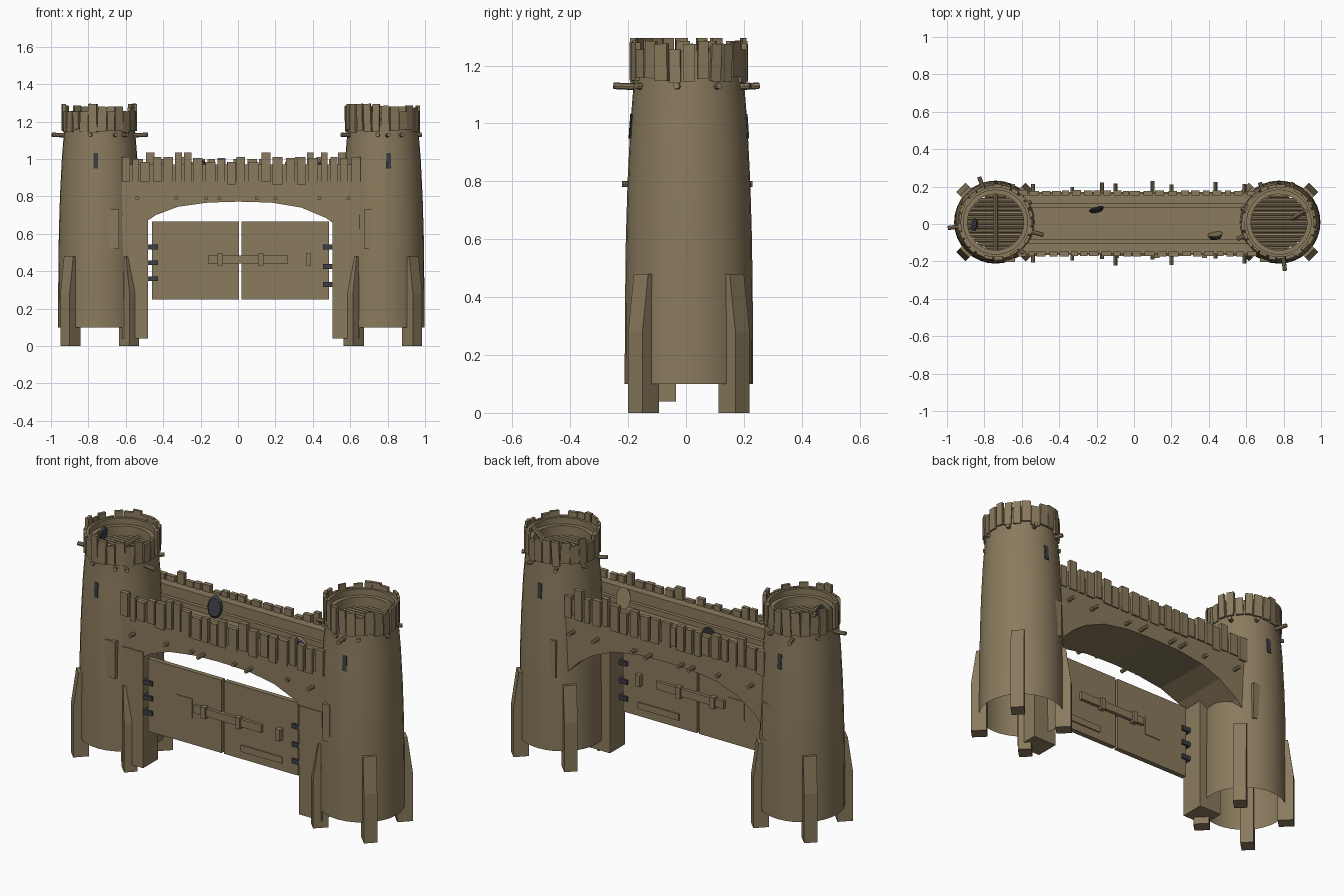
import bpy, bmesh, math, random
from mathutils import Matrix, Vector

if "Cube" in bpy.data.objects:
    bpy.data.objects.remove(bpy.data.objects["Cube"])

random.seed(4)


def material(name, rgb):
    m = bpy.data.materials.new(name)
    m.diffuse_color = (*rgb, 1)
    m.use_nodes = True
    m.node_tree.nodes["Principled BSDF"].inputs["Base Color"].default_value = m.diffuse_color
    return m


WOOD = material("weathered wood", (0.255, 0.197, 0.110))
IRON = material("dark iron", (0.045, 0.047, 0.058))


def finish(name, bm, mat=WOOD, smooth=False, fix=True):
    if fix:
        bmesh.ops.recalc_face_normals(bm, faces=bm.faces)
    me = bpy.data.meshes.new(name)
    bm.to_mesh(me)
    bm.free()
    me.materials.append(mat)
    ob = bpy.data.objects.new(name, me)
    bpy.context.collection.objects.link(ob)
    if smooth:
        bpy.ops.object.select_all(action='DESELECT')
        ob.select_set(True)
        bpy.context.view_layer.objects.active = ob
        bpy.ops.object.shade_smooth_by_angle(angle=math.radians(35))
    return ob


def add_box(bm, lo, hi, mat=Matrix()):
    lo, hi = Vector(lo), Vector(hi)
    m = mat @ Matrix.Translation((lo + hi) / 2) @ Matrix.Diagonal((*(hi - lo), 1))
    bmesh.ops.create_cube(bm, size=1, matrix=m)


def add_rod(bm, a, b, r, seg=8):
    a, b = Vector(a), Vector(b)
    d = b - a
    m = Matrix.Translation((a + b) / 2) @ d.to_track_quat('Z', 'Y').to_matrix().to_4x4()
    bmesh.ops.create_cone(bm, cap_ends=True, segments=seg, radius1=r, radius2=r,
                          depth=d.length, matrix=m)


def extrude_profile(bm, pts, y0, y1, mat=Matrix()):
    """Prism from an (x, z) outline running from y0 to y1."""
    a = [bm.verts.new(mat @ Vector((x, y0, z))) for x, z in pts]
    b = [bm.verts.new(mat @ Vector((x, y1, z))) for x, z in pts]
    bm.faces.new(a)
    bm.faces.new(b[::-1])
    n = len(pts)
    for i in range(n):
        bm.faces.new((a[i], b[i], b[(i + 1) % n], a[(i + 1) % n]))


def tower(side, cx, cy, rods):
    place = Matrix.Translation((cx, cy, 0))

    def turned(deg):
        return place @ Matrix.Rotation(math.radians(deg), 4, 'Z')

    # hollow tapering shell with a stepped rim, open below
    bm = bmesh.new()
    prof = [(.222, .1), (.221, .35), (.218, .6), (.212, .8), (.202, 1.0), (.19, 1.15),
            (.188, 1.25), (.172, 1.25), (.172, 1.215), (.15, 1.215), (.15, 1.13)]
    n = 32
    rings = [[bm.verts.new(turned(360 * k / n) @ Vector((r, 0, z))) for k in range(n)]
             for r, z in prof]
    for lo, hi in zip(rings, rings[1:]):
        for k in range(n):
            bm.faces.new((lo[k], lo[(k + 1) % n], hi[(k + 1) % n], hi[k]))
    finish(side + "_tower_shell", bm, smooth=True, fix=False)

    # diagonal buttress feet
    bm = bmesh.new()
    for deg in (45, 135, 225, 315):
        extrude_profile(bm, [(.18, 0), (.262, 0), (.262, .28), (.234, .48), (.18, .48)],
                        -.035, .035, turned(deg))
    finish(side + "_buttresses", bm)

    # palisade crown of uneven boards
    bm = bmesh.new()
    count = 25
    for k in range(count):
        w = random.uniform(.018, .025)
        top = random.choice((1.255, 1.275, 1.28, 1.285, 1.295))
        tilt = Matrix.Rotation(random.uniform(-.05, .05), 4, 'X')
        pivot = Matrix.Translation((0, 0, 1.2))
        add_box(bm, (.184, -w, 1.15 + random.uniform(-.01, .01)),
                (.2 + random.uniform(-.005, .004), w, top),
                turned(360 * k / count) @ pivot @ tilt @ pivot.inverted())
    finish(side + "_crown_boards", bm)

    # log floor inside the crown
    bm = bmesh.new()
    for k in range(-6, 7):
        y = k * .0235
        half = math.sqrt(.152 ** 2 - y * y)
        add_rod(bm, (cx - half, cy + y, 1.15), (cx + half, cy + y, 1.15), .0125)
    if side == "left":
        add_rod(bm, (cx, cy - .15, 1.165), (cx, cy + .15, 1.165), .012)
    finish(side + "_floor_logs", bm)

    # beam ends poking out under the crown
    bm = bmesh.new()
    for deg, r in rods:
        m = turned(deg)
        add_rod(bm, m @ Vector((.16, 0, 1.125)), m @ Vector((r, 0, 1.13)), .0115)
    finish(side + "_beam_ends", bm)

    # arrow slits front and back
    bm = bmesh.new()
    for deg in (-96 if side == "left" else -81, 90):
        lean = Matrix.Translation((.2015, 0, .99)) @ Matrix.Rotation(-.07, 4, 'Y')
        add_box(bm, (-.004, -.012, -.042), (.004, .012, .042), turned(deg) @ lean)
    finish(side + "_arrow_slits", bm, IRON)


tower("left", -.74, .01, [(187, .257), (110, .257), (-15, .265), (-48, .225),
                          (-105, .205), (-65, .21), (30, .22), (70, .215), (150, .21)])
tower("right", .775, .01, [(116, .235), (202, .24), (-83, .262), (-60, .21), (-98, .205),
                           (-12, .21), (30, .21), (70, .225), (160, .215)])

# arched bridge wall
bm = bmesh.new()
outline = [(-.62, .88), (-.625, .7), (-.645, .46), (-.61, .56), (-.56, .62), (-.44, .70),
           (-.32, .745), (-.16, .767), (0, .772), (.18, .767), (.34, .74), (.47, .685),
           (.56, .62), (.64, .54), (.685, .45), (.665, .7), (.66, .88)]
extrude_profile(bm, outline, -.165, .17)
finish("arch_wall", bm)

# parapet walls with an inner step along the walkway
bm = bmesh.new()
for s in (-1, 1):
    for y0, y1, z in ((.105, .16, .97), (.085, .105, .91)):
        ys = sorted((.003 + s * y0, .003 + s * y1))
        add_box(bm, (-.61, ys[0], .87), (.65, ys[1], z))
finish("parapet_walls", bm)

# uneven parapet boards, both sides
bm = bmesh.new()
for s in (-1, 1):
    x = -.62
    while x < .63:
        w = random.uniform(.03, .055)
        top = random.choice((.985, 1.0, 1.005, 1.01, 1.035))
        ys = sorted((.003 + s * .15, .003 + s * random.uniform(.172, .178)))
        add_box(bm, (x, ys[0], .863 + random.choice((0, 0, .015))),
                (min(x + w, .655), ys[1], top))
        x += w + random.uniform(.004, .022)
finish("parapet_boards", bm)

# beams through the wall
bm = bmesh.new()
for x in (-.54, -.33, -.17, -.1, .1, .2, .435, .59):
    e = random.uniform(.185, .225)
    add_rod(bm, (x, -e, .79), (x, random.uniform(.19, .23), .79), .0105)
finish("wall_beams", bm)

# wall shoulders let into the towers
bm = bmesh.new()
add_box(bm, (-.70, -.203, .52), (-.635, .215, .73))
add_box(bm, (.675, -.203, .52), (.72, .215, .73))
finish("wall_shoulders", bm)

# gate posts
bm = bmesh.new()
add_box(bm, (-.62, -.17, .04), (-.48, -.035, .70))
add_box(bm, (.505, -.17, .04), (.65, -.035, .66))
finish("gate_posts", bm)

# gate doors
DY = -.14
bm = bmesh.new()
add_box(bm, (-.46, DY - .014, .25), (.005, DY + .014, .665))
add_box(bm, (.02, DY - .014, .25), (.487, DY + .014, .665))
finish("gate_doors", bm)

# locking bar, brackets, repair patch and nailed plank, seen on both faces
bm = bmesh.new()
add_box(bm, (-.16, DY - .032, .442), (.266, DY + .032, .485))
for x in (-.095, .122, .377):
    add_box(bm, (x - .014, DY - .042, .43), (x + .014, DY + .042, .495))
add_box(bm, (-.28, DY - .018, .40), (-.18, DY + .018, .51))
add_box(bm, (.13, DY - .021, .294), (.39, DY + .021, .331))
finish("gate_bar_and_patches", bm)

# iron hinges
bm = bmesh.new()
for x, heights in ((-.455, (.53, .445, .36)), (.48, (.53, .425, .33))):
    for z in heights:
        add_box(bm, (x - .026, DY - .025, z - .013), (x + .026, DY + .025, z + .013))
finish("gate_hinges", bm, IRON)


# oval shields left leaning on the walkway and tower tops
def shield(name, loc, lean, turn, mat, size=(.042, .062)):
    bm = bmesh.new()
    m = (Matrix.Translation(loc) @ Matrix.Rotation(math.radians(turn), 4, 'Z')
         @ Matrix.Rotation(math.radians(90 + lean), 4, 'X') @ Matrix.Diagonal((*size, 1, 1)))
    bmesh.ops.create_cone(bm, cap_ends=True, segments=14, radius1=1, radius2=.8,
                          depth=.012, matrix=m)
    finish(name, bm, mat)


shield("walkway_shield_back", (-.2, .075, .94), -10, 15, IRON)
shield("walkway_shield_front", (.435, -.06, .935), 12, 8, WOOD)
shield("walkway_shield_front_face", (.435, -.071, .935), 12, 8, IRON, (.036, .055))
shield("left_tower_shield", (-.85, -.005, 1.21), 15, 80, IRON, (.035, .05))

# plank leaning on the right tower rim
bm = bmesh.new()
add_rod(bm, (.85, .03, 1.16), (.92, .07, 1.265), .014, 6)
finish("right_tower_leaning_pole", bm)
